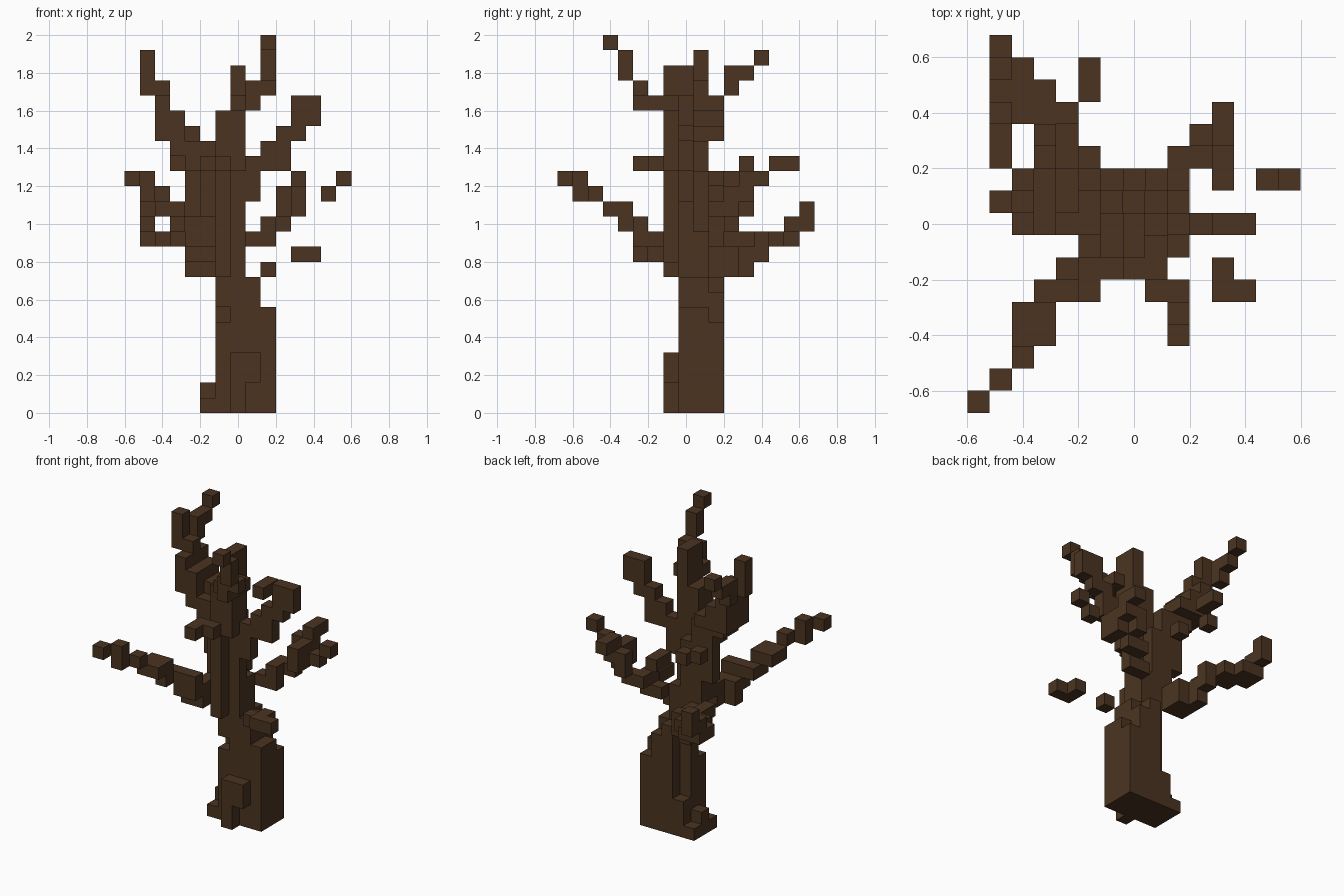
import bpy
import bmesh
from mathutils import Vector

cube = bpy.data.objects.get("Cube")
if cube:
    bpy.data.objects.remove(cube, do_unlink=True)

S = 0.08                              # block size
ORIGIN = Vector((-0.6, -0.68, 0.0))   # corner of the block grid

bark = bpy.data.materials.new("dark brown bark")
bark.use_nodes = True
colour = (0.07, 0.034, 0.015, 1.0)
bark.diffuse_color = colour
bsdf = next(n for n in bark.node_tree.nodes if n.type == 'BSDF_PRINCIPLED')
bsdf.inputs["Base Color"].default_value = colour
bsdf.inputs["Roughness"].default_value = 0.9

parts = {}


def sweep(part, *path, w=1, d=1, h=1):
    """Step a brush of w x d x h blocks along a path of grid points."""
    cells = parts.setdefault(part, set())
    for a, b in zip(path, path[1:] or path):
        a, b = Vector(a), Vector(b)
        steps = round(max(map(abs, b - a)))
        for s in range(steps + 1):
            x, y, z = (round(c) for c in a.lerp(b, s / max(steps, 1)))
            cells.update((x + i, y + j, z + k) for i in range(w)
                         for j in range(d) for k in range(h))


# Trunk: thick foot, narrow waist, thin upper half
sweep("trunk_base", (7, 8, 0), w=3, d=3, h=6)
sweep("trunk_base", (6, 8, 0), d=2, h=6)
sweep("trunk_base", (6, 10, 0), h=3)
sweep("trunk_base", (7, 8, 6), w=3, d=2)
sweep("trunk_base", (7, 8, 6), w=2, d=3, h=2)
sweep("trunk_base", (7, 8, 8), w=2, d=2)
sweep("trunk_base", (7, 10, 8))
sweep("trunk_base", (6, 9, 6))
sweep("trunk_base", (6, 8, 7), d=2, h=2)
sweep("trunk_upper", (6, 8, 9), w=2, d=2, h=3)
sweep("trunk_upper", (7, 8, 12), h=4)
sweep("trunk_upper", (6, 7, 9), h=7)
sweep("trunk_upper", (6, 8, 12), d=2, h=4)
sweep("trunk_upper", (5, 8, 11), d=2, h=7)
sweep("trunk_upper", (6, 7, 16), w=2, d=2, h=4)
sweep("trunk_upper", (7, 7, 20), d=2, h=3)

# Roots
sweep("side_root", (5, 8, 0), d=3)
sweep("side_root", (5, 9, 1))
sweep("front_root", (7, 7, 0), h=4)
sweep("front_root", (8, 7, 2), h=2)

# Long low branches
sweep("front_right_branch", (5, 7, 10), (4, 5, 11), w=2, h=2)
sweep("front_right_branch", (3, 5, 12), (3, 4, 12))
sweep("front_right_branch", (2, 3, 13), w=2, d=2)
sweep("front_right_branch", (2, 2, 14), (1, 1, 14), (1, 1, 15), (0, 0, 15))
sweep("back_right_branch", (4, 10, 9), (4, 11, 9), w=2, h=2)
sweep("back_right_branch", (4, 12, 9), (4, 13, 10), h=2)
sweep("back_right_branch", (3, 11, 11), (3, 13, 11))
sweep("back_right_branch", (2, 13, 11), w=2, d=2)
sweep("back_right_branch", (1, 14, 11), (2, 15, 11))
sweep("back_right_branch", (1, 15, 11), (1, 16, 12), h=2)
sweep("back_left_branch", (8, 10, 11), (9, 10, 11), (9, 10, 12), (9, 11, 12),
      (10, 11, 12))
sweep("back_left_branch", (10, 12, 13), (11, 12, 14), h=2)
sweep("back_left_branch", (11, 10, 13), (11, 11, 13), h=2)
sweep("back_left_branch", (11, 13, 15))

# Upper branches
sweep("upper_right_branch", (4, 9, 13), h=5)
sweep("upper_right_branch", (4, 8, 16), h=2)
sweep("upper_right_branch", (3, 8, 17), d=2, h=3)
sweep("upper_right_branch", (2, 8, 18), h=3)
sweep("upper_right_branch", (2, 9, 18), w=2, d=2, h=2)
sweep("upper_right_branch", (4, 9, 18), d=2)
sweep("upper_right_branch", (2, 9, 20), h=2)
sweep("upper_right_branch", (1, 9, 21), h=3)
sweep("upper_right_branch", (2, 10, 20), (1, 11, 21), (1, 11, 22), (1, 13, 23))
sweep("top_front_branch", (8, 7, 20), (8, 6, 20))
sweep("top_front_branch", (7, 6, 20))
sweep("top_front_branch", (8, 5, 20), (8, 5, 21), (9, 5, 21),
      (9, 4, 22), (9, 4, 23), (9, 3, 24))
sweep("left_branch", (8, 8, 14), (8, 8, 15), (10, 8, 16), (11, 8, 18),
      (11, 8, 19), (12, 8, 19), h=2)

# Twigs, some of them loose
sweep("left_twig", (13, 10, 14), (14, 10, 15))
sweep("low_left_twig", (9, 7, 9))
sweep("low_left_twig", (11, 6, 10), (11, 5, 10), (12, 5, 10))
sweep("back_twig", (5, 11, 15))
sweep("back_twig", (3, 12, 16))
sweep("back_twig", (5, 14, 16), d=2)
sweep("front_twig", (5, 5, 16), (5, 6, 16), (6, 6, 16))

solid = set().union(*parts.values())


def build(name, cells):
    """Blocks of one part, keeping only faces open to the air."""
    bm = bmesh.new()
    corners = {}

    def corner(p):
        if p not in corners:
            corners[p] = bm.verts.new(ORIGIN + Vector(p) * S)
        return corners[p]

    for cell in sorted(cells):
        for axis in range(3):
            u, v = (axis + 1) % 3, (axis + 2) % 3
            for side in (0, 1):
                beside = list(cell)
                beside[axis] += 2 * side - 1
                if tuple(beside) in solid:
                    continue
                quad = []
                for du, dv in ((0, 0), (1, 0), (1, 1), (0, 1)):
                    p = list(cell)
                    p[axis] += side
                    p[u] += du
                    p[v] += dv
                    quad.append(corner(tuple(p)))
                bm.faces.new(quad if side else quad[::-1])
    # Merge flat neighbouring faces
    bmesh.ops.dissolve_limit(bm, angle_limit=0.01, verts=bm.verts[:], edges=bm.edges[:])
    mesh = bpy.data.meshes.new(name)
    bm.to_mesh(mesh)
    bm.free()
    mesh.materials.append(bark)
    bpy.context.collection.objects.link(bpy.data.objects.new(name, mesh))


claimed = set()
for part_name, part_cells in parts.items():
    build(part_name, part_cells - claimed)
    claimed |= part_cells
